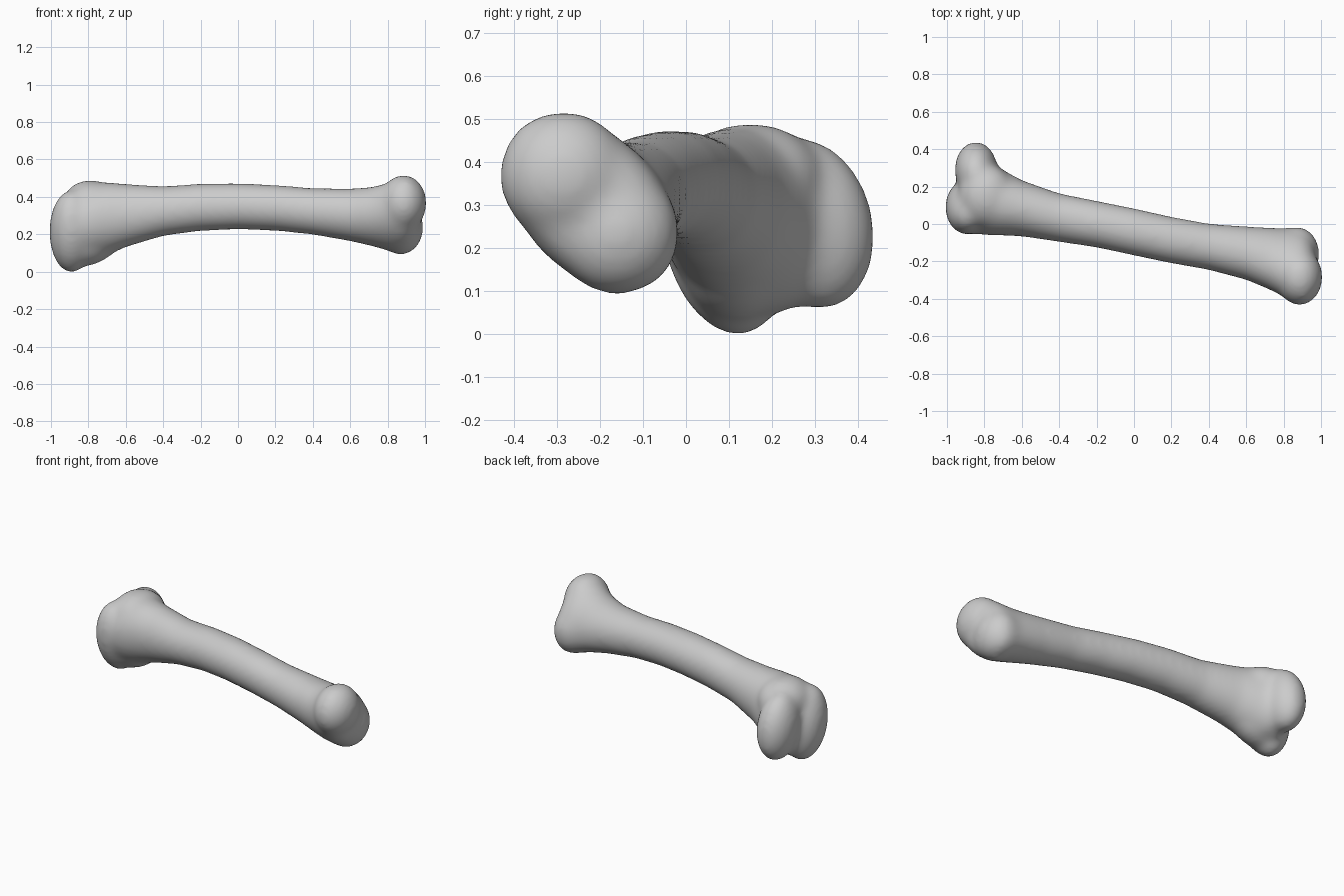
import bpy, bmesh
from math import sin, cos, pi, radians
from mathutils import Matrix, Vector

cube = bpy.data.objects.get("Cube")
if cube:
    bpy.data.objects.remove(cube, do_unlink=True)

mat = bpy.data.materials.new("bone_grey")
mat.use_nodes = True
color = (0.6, 0.6, 0.6, 1)
mat.diffuse_color = color
mat.node_tree.nodes["Principled BSDF"].inputs["Base Color"].default_value = color

bm = bmesh.new()

# Shaft stations: x, y low, y high, z low, z high, slant
STATIONS = [
    (-0.93, 0.02, 0.28, 0.12, 0.35, -0.1),
    (-0.86, -0.05, 0.36, 0.04, 0.43, -0.1),
    (-0.78, -0.062, 0.35, 0.052, 0.475, -0.06),
    (-0.70, -0.062, 0.29, 0.085, 0.48, -0.04),
    (-0.60, -0.067, 0.235, 0.13, 0.47, 0),
    (-0.40, -0.097, 0.165, 0.19, 0.458, 0),
    (-0.20, -0.127, 0.125, 0.217, 0.472, 0),
    (0.00, -0.17, 0.085, 0.225, 0.474, 0),
    (0.20, -0.212, 0.04, 0.218, 0.465, 0),
    (0.40, -0.247, 0.003, 0.197, 0.448, 0),
    (0.60, -0.3, -0.012, 0.162, 0.445, -0.05),
    (0.72, -0.35, -0.018, 0.135, 0.454, -0.15),
    (0.80, -0.39, -0.022, 0.112, 0.475, -0.27),
    (0.86, -0.422, -0.018, 0.097, 0.505, -0.38),
    (0.91, -0.425, -0.025, 0.1, 0.51, -0.44),
    (0.95, -0.39, -0.065, 0.14, 0.475, -0.48),
    (0.97, -0.33, -0.12, 0.2, 0.41, -0.5),
]
SIDES = 40
rings = []
for x, y0, y1, z0, z1, slant in STATIONS:
    ring = []
    for i in range(SIDES):
        t = 2 * pi * i / SIDES
        ring.append(bm.verts.new((x, (y0 + y1) / 2 + (y1 - y0) / 2 * cos(t),
                                  (z0 + z1) / 2 + (z1 - z0) / 2 * sin(t + slant))))
    rings.append(ring)
for a, b in zip(rings, rings[1:]):
    for i in range(SIDES):
        j = (i + 1) % SIDES
        bm.faces.new((a[i], a[j], b[j], b[i]))
bm.faces.new(rings[0])
bm.faces.new(rings[-1])


def lobe(center, radii, tilt=0, pitch=0):
    """Rounded joint mass, tilted about x and pitched about y."""
    m = Matrix.Translation(Vector(center))
    for angle, axis in ((pitch, 'Y'), (tilt, 'X')):
        m = m @ Matrix.Rotation(radians(angle), 4, axis)
    m = m @ Matrix.Diagonal((*radii, 1))
    bmesh.ops.create_uvsphere(bm, u_segments=40, v_segments=24, radius=1, matrix=m)


# Two tall condyles at the wide end, the front one with a tail into the shaft
lobe((-0.89, 0.09, 0.215), (0.12, 0.142, 0.226), -14 + 28)
lobe((-0.80, 0.11, 0.19), (0.2, 0.13, 0.155), 10, -25)
lobe((-0.845, 0.29, 0.255), (0.114, 0.147, 0.205), 14)
lobe((-0.79, 0.15, 0.36), (0.15, 0.17, 0.13))

# Two round knobs at the narrow end
lobe((0.885, -0.284, 0.367), (0.124, 0.152, 0.152))
lobe((0.87, -0.16, 0.236), (0.122, 0.147, 0.147))

bmesh.ops.recalc_face_normals(bm, faces=bm.faces)
mesh = bpy.data.meshes.new("bone")
bm.to_mesh(mesh)
bm.free()
bone = bpy.data.objects.new("bone", mesh)
bpy.context.collection.objects.link(bone)
mesh.materials.append(mat)

# Fuse the parts into one skin and soften the joins
remesh = bone.modifiers.new("fuse", 'REMESH')
remesh.mode = 'VOXEL'
remesh.voxel_size = 0.013
remesh.use_smooth_shade = True
soften = bone.modifiers.new("soften", 'SMOOTH')
soften.factor = 0.5
soften.iterations = 42

bpy.ops.object.select_all(action='DESELECT')
bone.select_set(True)
bpy.context.view_layer.objects.active = bone
for name in ("fuse", "soften"):
    bpy.ops.object.modifier_apply(modifier=name)
bpy.ops.object.shade_smooth()
